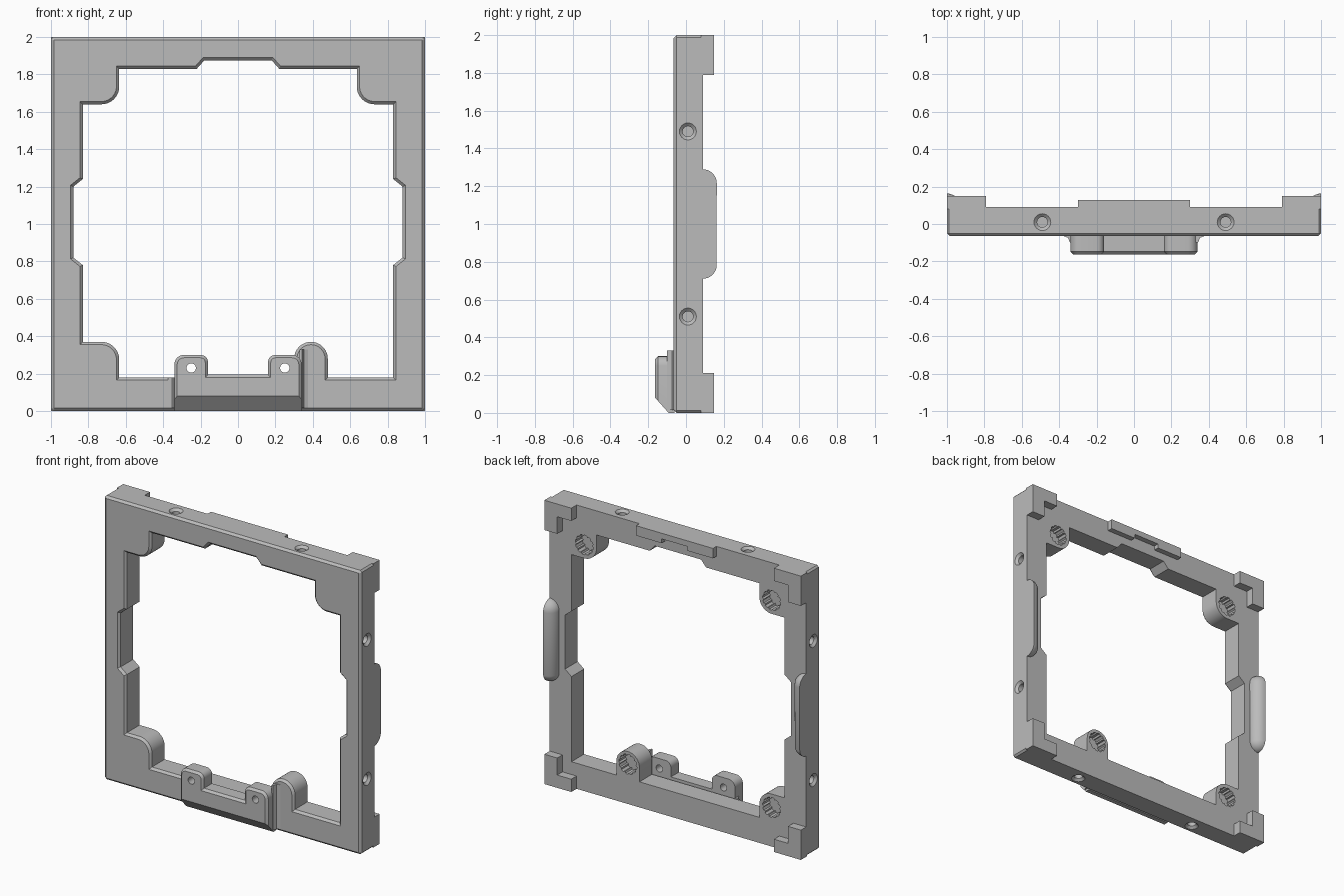
import bpy
import bmesh
from math import radians, cos, sin, pi
from mathutils import Matrix, Vector

if "Cube" in bpy.data.objects:
    bpy.data.objects.remove(bpy.data.objects["Cube"], do_unlink=True)

grey = bpy.data.materials.new("plain grey")
grey.use_nodes = True
grey.diffuse_color = (0.5, 0.5, 0.5, 1)
grey.node_tree.nodes["Principled BSDF"].inputs["Base Color"].default_value = (0.5, 0.5, 0.5, 1)

FRONT, BACK, FOOT = -0.065, 0.09, 0.149
TIP = 0.163
CHAMFER = 0.015


def arc(cx, cz, r, start, end, steps=10):
    angles = [radians(start + (end - start) * i / steps) for i in range(steps + 1)]
    return [(cx + r * cos(a), cz + r * sin(a)) for a in angles]


def circle(r, steps=24):
    return arc(0, 0, r, 0, 360, steps)[:-1]


def mirrored(half):
    return half + [(-x, z) for x, z in reversed(half)]


def offset(points, amount):
    """Move a counter-clockwise outline outward with mitred corners."""
    result = []
    for i, p in enumerate(points):
        here = Vector(p)
        a = (here - Vector(points[i - 1])).normalized()
        b = (Vector(points[(i + 1) % len(points)]) - here).normalized()
        n, m = Vector((a.y, -a.x)), Vector((b.y, -b.x))
        result.append(here + (n + m) * amount / (1 + n.dot(m)))
    return result


def finish(name, bm):
    bmesh.ops.recalc_face_normals(bm, faces=bm.faces[:])
    mesh = bpy.data.meshes.new(name)
    bm.to_mesh(mesh)
    bm.free()
    obj = bpy.data.objects.new(name, mesh)
    bpy.context.collection.objects.link(obj)
    mesh.materials.append(grey)
    return obj


def prism(name, points, sections, matrix=Matrix()):
    """Loft an x-z outline through (y, outward offset) sections."""
    bm = bmesh.new()
    rings = [[bm.verts.new((p[0], y, p[1])) for p in offset(points, grow)]
             for y, grow in sections]
    for low, high in zip(rings, rings[1:]):
        for i in range(len(low)):
            bm.faces.new((low[i - 1], low[i], high[i], high[i - 1]))
    bm.faces.new(rings[0])
    bm.faces.new(rings[-1])
    bm.transform(matrix)
    return finish(name, bm)


def select_only(obj):
    bpy.ops.object.select_all(action="DESELECT")
    obj.select_set(True)
    bpy.context.view_layer.objects.active = obj


def cut(target, cutter):
    mod = target.modifiers.new("cut", "BOOLEAN")
    mod.operation = "DIFFERENCE"
    mod.solver = "EXACT"
    mod.object = cutter
    select_only(target)
    bpy.ops.object.modifier_apply(modifier=mod.name)
    bpy.data.objects.remove(cutter, do_unlink=True)


def smooth(obj):
    select_only(obj)
    bpy.ops.object.shade_smooth_by_angle(angle=radians(30))


# Square frame with chamfered front rim
c = 0.012
outline = [(1 - c, 0), (1, c), (1, 2 - c), (1 - c, 2)]
frame = prism("frame", mirrored(outline),
              [(FRONT, -CHAMFER), (FRONT + CHAMFER, 0), (BACK, 0)])

# Opening with notches, rounded corner lugs and one round boss
right = [(0.83, 0.78), (0.88, 0.82), (0.88, 1.2), (0.83, 1.24), (0.83, 1.64)]
right += arc(0.73, 1.735, 0.095, -90, -180)
right += [(0.635, 1.83), (0.22, 1.83), (0.18, 1.875)]
opening = [(0.83, 0.18)] + mirrored(right) + [(-0.83, 0.37)]
opening += arc(-0.73, 0.275, 0.095, 90, 0) + [(-0.635, 0.18), (0.3, 0.18)]
opening += arc(0.39, 0.28, 0.09, 180, 0, 18) + [(0.48, 0.18)]
cut(frame, prism("opening", opening,
                 [(FRONT - 0.015, 2 * CHAMFER), (FRONT + CHAMFER, 0), (0.2, 0)]))

# Ribbed magnet pockets in the back of the lugs and the boss
pocket = []
for tooth in range(12):
    for step, r in enumerate((0.07, 0.07, 0.07, 0.06)):
        angle = 2 * pi * (tooth + step * 0.25) / 12
        pocket.append((r * cos(angle), r * sin(angle)))
for x, z in ((0.73, 1.735), (-0.73, 1.735), (-0.73, 0.275), (0.39, 0.28)):
    cut(frame, prism("pocket", pocket, [(0.015, 0), (0.2, 0)],
                     Matrix.Translation((x, 0, z))))

# Countersunk screw holes, two in each outer edge
for along in (-0.49, 0.49):
    for place, axis, turn in (((1, 0.01, 1 + along), "Z", 90),
                              ((-1, 0.01, 1 + along), "Z", -90),
                              ((along, 0.01, 2), "X", -90),
                              ((along, 0.01, 0), "X", 90)):
        cut(frame, prism("screw_hole", circle(0.045),
                         [(-0.02, 0), (0, 0), (0.016, -0.017), (0.08, -0.017)],
                         Matrix.Translation(place) @ Matrix.Rotation(radians(turn), 4, axis)))
smooth(frame)

# L-shaped feet on the back corners
for side, x in (("left", 1), ("right", -1)):
    for level, z in (("upper", 1), ("lower", -1)):
        shape = [(1, 1), (0.79, 1), (0.79, 0.91), (0.9, 0.91), (0.9, 0.79), (1, 0.79)]
        shape = [(x * px, 1 + z * pz) for px, pz in shape]
        prism(f"{level}_{side}_foot", shape, [(BACK - 0.01, 0), (FOOT, 0)])

# Notched tab on the back of the top bar
prism("top_tab", mirrored([(0.1, 1.96), (0.1, 1.93), (0.3, 1.93), (0.3, 2)]),
      [(BACK - 0.01, 0), (0.128, 0)])

# Rounded side clips: capsules sliced flush with the outer edge
for side, x in (("left", 1), ("right", -1)):
    bm = bmesh.new()
    bmesh.ops.create_uvsphere(bm, u_segments=32, v_segments=16, radius=0.075)
    for v in bm.verts:
        v.co.z += 0.215 if v.co.z > -0.001 else -0.215
    bm.transform(Matrix.Translation((x, TIP - 0.075, 1)))
    for point, normal in (((x, 0, 0), (x, 0, 0)), ((0, BACK - 0.006, 0), (0, -1, 0))):
        geom = bm.verts[:] + bm.edges[:] + bm.faces[:]
        bmesh.ops.bisect_plane(bm, geom=geom, dist=0.0001, plane_co=point,
                               plane_no=normal, clear_outer=True)
        bmesh.ops.holes_fill(bm, edges=[e for e in bm.edges if e.is_boundary])
    smooth(finish(f"{side}_clip", bm))

# Hinge bracket with two ears on the front of the bottom bar
ears = [(0.34, 0)] + arc(0.29, 0.25, 0.05, 0, 90, 6)
ears += arc(0.2, 0.26, 0.04, 90, 180, 6) + [(0.16, 0.195)]
bracket = prism("hinge_bracket", mirrored(ears),
                [(-TIP, -CHAMFER), (-TIP + CHAMFER, 0), (FRONT + 0.005, 0)])
slope = [(-0.25, -0.02), (-0.074, -0.02), (-0.199, 0.12), (-0.25, 0.12)]
cut(bracket, prism("slope", slope, [(-0.5, 0), (0.5, 0)],
                   Matrix.Rotation(radians(90), 4, "Z")))
for x in (-0.25, 0.25):
    cut(bracket, prism("pin_hole", circle(0.025), [(-0.3, 0), (0.1, 0)],
                       Matrix.Translation((x, 0, 0.23))))
smooth(bracket)

# Concave fillets joining the bracket to the frame
for side, x, height in (("left", 1, 0.33), ("right", -1, 0.178)):
    corner = [(0.33, 0.06), (0.375, 0.06), (0.375, 0.065), (0.353, 0.074),
              (0.342, 0.1), (0.33, 0.1)]
    prism(f"{side}_bracket_fillet", [(x * px, -py) for px, py in corner],
          [(0.016, 0), (height, 0)],
          Matrix(((1, 0, 0, 0), (0, 0, 1, 0), (0, 1, 0, 0), (0, 0, 0, 1))))
